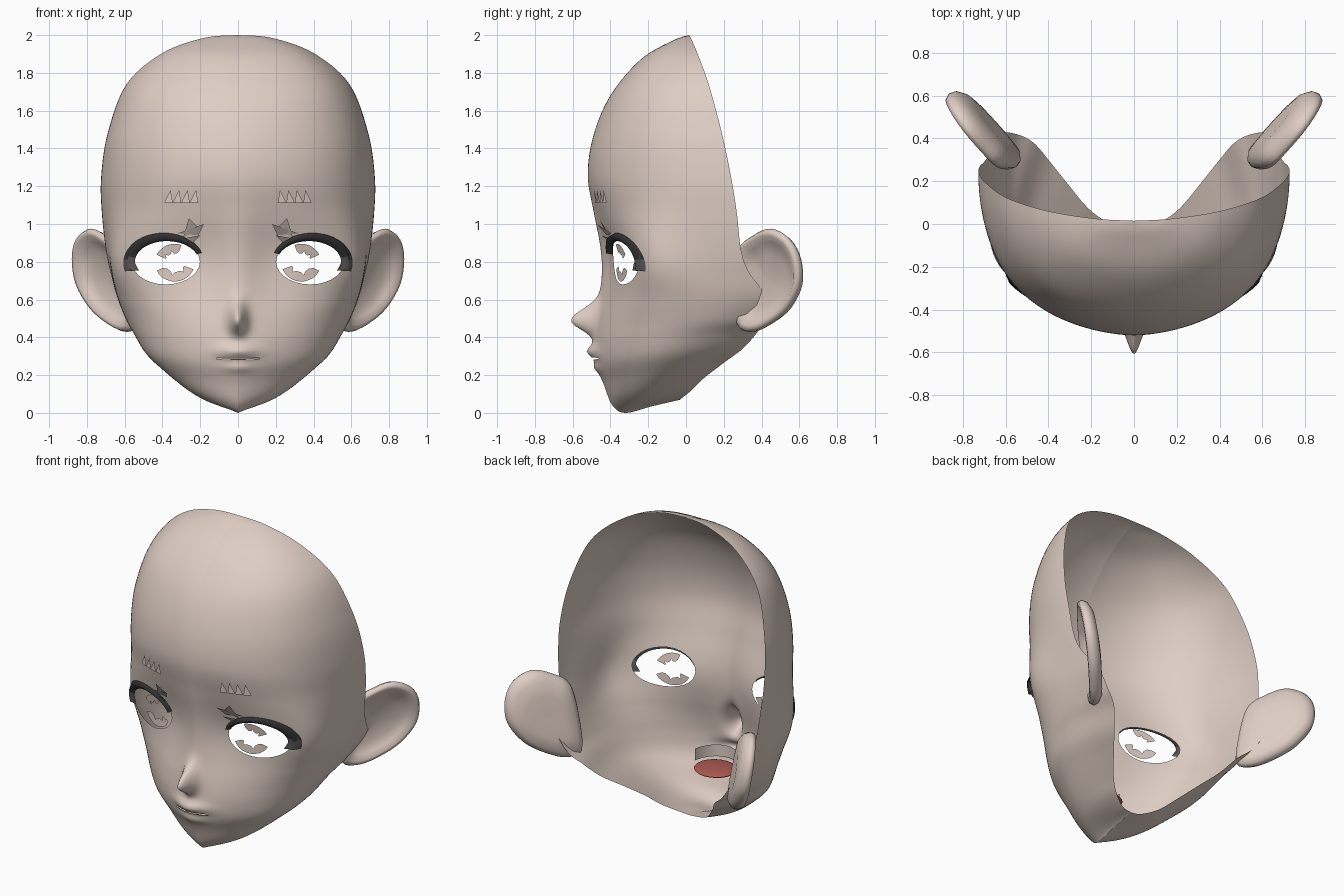
import bpy, bmesh
from math import sin, cos, pi, exp, radians
from mathutils import Vector
from mathutils.bvhtree import BVHTree

cube = bpy.data.objects.get("Cube")
if cube:
    bpy.data.objects.remove(cube)


def material(name, rgb):
    m = bpy.data.materials.new(name)
    m.use_nodes = True
    m.diffuse_color = (*rgb, 1)
    m.node_tree.nodes["Principled BSDF"].inputs["Base Color"].default_value = (*rgb, 1)
    return m


SKIN = material("skin", (0.74, 0.62, 0.555))
LASH = material("lash_black", (0.03, 0.03, 0.032))
LASH_TIP = material("lash_grey", (0.11, 0.1, 0.105))
TONGUE = material("tongue_red", (0.42, 0.1, 0.08))


def add(name, verts, faces, mats, smooth=True):
    mesh = bpy.data.meshes.new(name)
    mesh.from_pydata([tuple(v) for v in verts], [], faces)
    for m in mats:
        mesh.materials.append(m)
    for p in mesh.polygons:
        p.use_smooth = smooth
    ob = bpy.data.objects.new(name, mesh)
    bpy.context.collection.objects.link(ob)
    return ob


def both(name, verts, faces, mats, smooth=True):
    """Left part plus its mirrored right twin."""
    left = add("left_" + name, verts, faces, mats, smooth)
    right = add("right_" + name, [(-v[0], v[1], v[2]) for v in verts],
                [f[::-1] for f in faces], mats, smooth)
    return left, right


def spline(points, steps, closed=False):
    """Smooth curve through points of any dimension."""
    pts = [Vector(p) for p in points]
    n = len(pts)
    get = (lambda i: pts[i % n]) if closed else (lambda i: pts[max(0, min(n - 1, i))])
    out = []
    for i in range(n if closed else n - 1):
        a, b, c, d = (get(i + k) for k in (-1, 0, 1, 2))
        for s in range(steps):
            t = s / steps
            out.append(b + (c - a) * (t / 2) + (a * 2 - b * 5 + c * 4 - d) * (t * t / 2)
                       + (b * 3 - a - c * 3 + d) * (t ** 3 / 2))
    return out if closed else out + [pts[-1]]


def grid(rows, cols, loop=False):
    span = cols if loop else cols - 1
    return [(r * cols + c, (r + 1) * cols + c,
             (r + 1) * cols + (c + 1) % cols, r * cols + (c + 1) % cols)
            for r in range(rows - 1) for c in range(span)]


def bump(v, centre, width):
    return exp(-((v - centre) / width) ** 2)


# Face shell: centre-line y, z, then open-edge x, y, z, then cheek fullness
STATIONS = [
    (.015, 2, 0, .015, 2, 0),
    (-.07, 1.97, .18, .025, 1.985, 0),
    (-.24, 1.87, .4, .06, 1.905, 0),
    (-.4, 1.68, .59, .12, 1.74, 0),
    (-.49, 1.47, .69, .19, 1.48, .01),
    (-.52, 1.26, .725, .24, 1.24, .01),
    (-.49, 1.07, .72, .27, 1.05, .01),
    (-.455, .89, .7, .29, .87, .01),
    (-.445, .76, .675, .33, .75, .02),
    (-.455, .62, .63, .42, .62, .05),
    (-.475, .48, .55, .42, .5, .11),
    (-.485, .36, .47, .38, .43, .16),
    (-.475, .25, .4, .3, .34, .17),
    (-.435, .15, .32, .2, .265, .15),
    (-.39, .04, .23, .09, .18, .1),
    (-.32, 0, .16, .03, .12, .05),
    (-.18, .035, .07, -.02, .08, .01),
    (-.03, .07, 0, -.03, .07, 0),
]
HALF = 36
sections = spline(STATIONS, 7)
verts = []
for yf, zf, xe, ye, ze, full in sections:
    socket = bump(zf, .79, .27)  # flat, slightly sunken eye region
    square = (.035 + .15 * socket) * min(1, xe / .6)
    for c in range(-HALF, HALF + 1):
        u = (abs(c) / HALF) ** 1.35
        a = u * pi / 2
        x = xe * sin(a) + sin(2 * a) * (full * sin(a) + square * sin(2 * a) * cos(a))
        y = yf + (ye - yf) * (1 - cos(a))
        y += .045 * socket * cos(a) * (1 - bump(x, 0, .12))
        z = zf + (ze - zf) * u
        if y < -.3:  # nose and lips
            y -= .135 * bump(z, .49, .085 if z > .49 else .065) * bump(x, 0, .042)
            y -= .04 * bump(z, .325, .035) * bump(x, 0, .1)
            y -= .015 * bump(z, .24, .025) * bump(x, 0, .08)
        verts.append((x if c > 0 else -x, y, z))
face = add("face_shell", verts, grid(len(sections), 2 * HALF + 1), [SKIN])

bm = bmesh.new()
bm.from_mesh(face.data)
bmesh.ops.remove_doubles(bm, verts=bm.verts, dist=.0005)
surface = BVHTree.FromBMesh(bm)


def on_face(x, z, off=0.0):
    hit = surface.ray_cast(Vector((x, -2, z)), Vector((0, 1, 0)))[0]
    return Vector((x, (hit.y if hit else -.3) - off, z))


def cut_hole(outline):
    """Cut a convex counterclockwise x, z outline out of the front."""
    xs, zs = [p[0] for p in outline], [p[1] for p in outline]
    inside = [f for f in bm.faces if f.calc_center_median().y < -.1
              and max(v.co.x for v in f.verts) > min(xs) and min(v.co.x for v in f.verts) < max(xs)
              and max(v.co.z for v in f.verts) > min(zs) and min(v.co.z for v in f.verts) < max(zs)]
    for i, (ax, az) in enumerate(outline):
        bx, bz = outline[(i + 1) % len(outline)]
        co, no = Vector((ax, 0, az)), Vector((az - bz, 0, bx - ax)).normalized()
        geom = set(inside)
        for f in inside:
            geom.update(f.verts, f.edges)
        res = bmesh.ops.bisect_plane(bm, geom=list(geom), dist=1e-6, plane_co=co, plane_no=no)
        inside = [f for f in res["geom"] if isinstance(f, bmesh.types.BMFace)
                  and (f.calc_center_median() - co).dot(no) > 0]
    bmesh.ops.delete(bm, geom=inside, context="FACES")


# Eye and mouth openings
EYE_X, EYE_Z, EYE_W, EYE_H = .382, .8, .18, .12


def eye_point(angle, grow=0.0):
    return (EYE_X + (EYE_W + grow) * cos(angle), EYE_Z + (EYE_H + grow) * sin(angle))


ring = [2 * pi * i / 28 for i in range(28)]
for side in (1, -1):
    outline = [(side * eye_point(a)[0], eye_point(a)[1]) for a in ring]
    cut_hole(outline[::side])
cut_hole([(.12 * cos(a), .288 + .006 * sin(a)) for a in ring[::2]])
bm.to_mesh(face.data)
bm.free()
for p in face.data.polygons:
    p.use_smooth = True

# Upper lashes: a raised ridge along the top of each eye, grey at the outer end
N = 24
lash = []
for i in range(N + 1):
    t = i / N
    a = radians(160 - 178 * t)
    thick = .022 + .026 * t
    for grow, off in ((-.006 - .012 * t, .004), (thick * .5, .035), (thick, .003)):
        lash.append(on_face(*eye_point(a, grow), off))
for ob in both("upper_lash", lash, grid(N + 1, 3), [LASH, LASH_TIP]):
    for p in ob.data.polygons:
        p.material_index = int(abs(p.center.x) > .5 and p.center.z < .82)


def plates(name, shapes, mat, base_off, tip_off):
    """Thin triangles on the face; the second corner is the tip."""
    vs, fs = [], []
    for tri in shapes:
        fs.append(tuple(range(len(vs), len(vs) + 3)))
        vs += [on_face(x, z, tip_off if k == 1 else base_off) for k, (x, z) in enumerate(tri)]
    both(name, vs, fs, [mat], False)


plates("lash_tip", [((.565, .85), (.605, .825), (.57, .78)),
                    ((.55, .8), (.58, .75), (.525, .755))], LASH_TIP, .012, .02)
plates("eyelid_crease", [((.32, .95), (.18, 1), (.21, .94)), ((.29, .93), (.26, 1.03), (.2, .97)),
                         ((.31, .92), (.2, .94), (.24, .9))], SKIN, .008, .035)
plates("eyebrow", [((x, 1.11), (x + .012, 1.18), (x + .045, 1.115))
                   for x in (.21, .255, .3, .345)], SKIN, .02, .008)


# Iris fragments: two broken ring arcs within each eye opening
def iris_arc(name, start, end):
    vs = []
    for i in range(11):
        a = radians(start + (end - start) * i / 10)
        inner = .052 + (.018 if i % 4 == 2 else 0)
        for r in (.105, inner):
            vs.append(on_face(.335 + r * cos(a), .795 + r * .95 * sin(a), -.005))
    both(name, vs, grid(11, 2), [SKIN], False)


iris_arc("upper_iris_fragment", 25, 110)
iris_arc("lower_iris_fragment", 200, 335)

# Ears: a rounded slab with a hollow front, leaning outward and back
OUTLINE = [(-.02, .86), (.08, .94), (.2, .975), (.32, .925), (.39, .82),
           (.4, .68), (.32, .55), (.2, .47), (.08, .43), (-.02, .46), (-.04, .64)]
PROFILE = [(.03, -.05), (.5, -.055), (.82, -.045), (.96, -.02), (1, .008),
           (.96, .032), (.87, .034), (.74, .008), (.5, -.018), (.03, -.022)]
edge = spline(OUTLINE, 4, True)
along, out = Vector((.61, .78, 0)), Vector((.78, -.61, 0))
middle = Vector((.16, .7))
ear = []
for k, lift in PROFILE:
    for p in edge:
        s, z = middle + (p - middle) * k
        ear.append(Vector((.6 + (z - .7) * .2, .3, z)) + along * s + out * lift)
M = len(edge)
ear_faces = grid(len(PROFILE), M, True)
ear_faces += [tuple(range(M)), tuple(range(len(ear) - 1, len(ear) - M - 1, -1))]
both("ear", ear, ear_faces, [SKIN])


# Inside of the mouth: an upper and a lower arch with the tongue between
def arch(name, top, bottom):
    vs = []
    for z in (top, bottom):
        for i in range(17):
            a = radians(-80 + 10 * i)
            vs.append((.14 * sin(a), -.26 - .17 * cos(a), z))
    add(name, vs, grid(2, 17), [SKIN])


arch("upper_mouth_arch", .36, .285)
arch("lower_mouth_arch", .255, .22)
bpy.ops.mesh.primitive_uv_sphere_add(segments=20, ring_count=10, location=(0, -.3, .265))
tongue = bpy.context.object
tongue.name = "tongue"
tongue.scale = (.13, .12, .02)
tongue.data.materials.append(TONGUE)
bpy.ops.object.shade_smooth()
